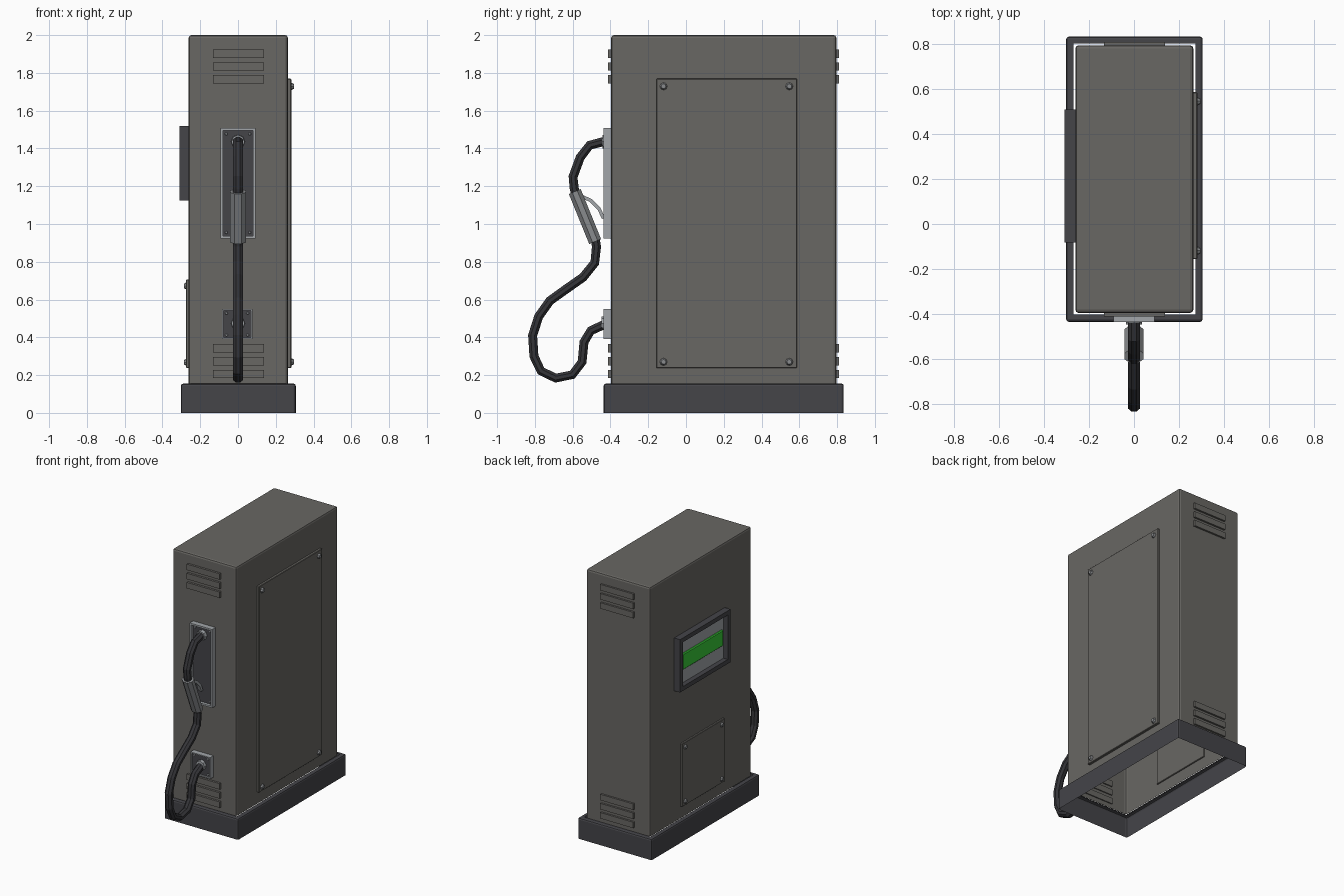
import bpy, bmesh, math
from mathutils import Vector

if "Cube" in bpy.data.objects:
    bpy.data.objects.remove(bpy.data.objects["Cube"])


def mat(name, r, g, b):
    m = bpy.data.materials.new(name)
    m.diffuse_color = (r, g, b, 1)
    m.use_nodes = True
    m.node_tree.nodes["Principled BSDF"].inputs["Base Color"].default_value = m.diffuse_color
    return m


BODY = mat("warm grey paint", 0.140, 0.135, 0.125)
BASE = mat("dark slate", 0.058, 0.058, 0.066)
HOSE = mat("black rubber", 0.035, 0.035, 0.040)
STEEL = mat("light steel", 0.36, 0.38, 0.40)
GRIP = mat("nozzle grey", 0.25, 0.26, 0.27)
GREEN = mat("display green", 0.04, 0.60, 0.04)


def finish(name, bm, *mats):
    me = bpy.data.meshes.new(name)
    bm.to_mesh(me)
    bm.free()
    for m in mats:
        me.materials.append(m)
    ob = bpy.data.objects.new(name, me)
    bpy.context.collection.objects.link(ob)
    return ob


def box_bm(lo, hi):
    bm = bmesh.new()
    bmesh.ops.create_cube(bm, size=1)
    for v in bm.verts:
        v.co = Vector([(lo[i] + hi[i]) / 2 + v.co[i] * (hi[i] - lo[i]) for i in range(3)])
    bm.normal_update()
    return bm


def face_towards(bm, d):
    return max(bm.faces, key=lambda f: (round(f.normal.dot(d), 3), f.calc_area()))


def box(name, lo, hi, m, bevel=0):
    bm = box_bm(lo, hi)
    if bevel:
        bmesh.ops.bevel(bm, geom=bm.edges[:], offset=bevel, segments=1, affect='EDGES')
    return finish(name, bm, m)


def shell(name, lo, hi, m, bevel, hole=0):
    """Sheet metal cover, open below, optionally open on top inside a rim."""
    bm = box_bm(lo, hi)
    bmesh.ops.delete(bm, geom=[face_towards(bm, Vector((0, 0, -1)))], context='FACES')
    edges = [e for e in bm.edges if not e.is_boundary]
    bmesh.ops.bevel(bm, geom=edges, offset=bevel, segments=2, profile=0.5, affect='EDGES')
    if hole:
        bm.normal_update()
        top = face_towards(bm, Vector((0, 0, 1)))
        bmesh.ops.inset_region(bm, faces=[top], thickness=hole - bevel)
        bmesh.ops.delete(bm, geom=[top], context='FACES')
    return finish(name, bm, m)


def recessed(name, lo, hi, d, rim, depth, m_rim, m_in):
    """Plate with a raised rim and a sunken, differently coloured field."""
    bm = box_bm(lo, hi)
    d = Vector(d)
    f = face_towards(bm, d)
    bmesh.ops.inset_region(bm, faces=[f], thickness=rim)
    r = bmesh.ops.extrude_face_region(bm, geom=[f])
    new = [g for g in r['geom'] if isinstance(g, bmesh.types.BMFace)]
    bmesh.ops.translate(bm, vec=-d * depth, verts=list({v for g in new for v in g.verts}))
    if f.is_valid:
        bmesh.ops.delete(bm, geom=[f], context='FACES_ONLY')
    for g in new:
        g.material_index = 1
    bmesh.ops.recalc_face_normals(bm, faces=bm.faces[:])
    return finish(name, bm, m_rim, m_in)


def stud(name, pos, d, r, h, m, sides=8, top=0.6):
    """Tapered screw head or collar standing on pos along d."""
    bm = bmesh.new()
    bmesh.ops.create_cone(bm, cap_ends=True, segments=sides, radius1=r, radius2=r * top, depth=h)
    bmesh.ops.translate(bm, vec=(0, 0, h / 2), verts=bm.verts)
    ob = finish(name, bm, m)
    ob.rotation_euler = Vector(d).to_track_quat('Z', 'Y').to_euler()
    ob.location = pos
    return ob


def sweep(name, pts, rx, rn, m, sides=8):
    """Faceted tube following (y, z) points in the x = 0 plane."""
    bm = bmesh.new()
    p = [Vector(q) for q in pts]
    k = 1 / math.cos(math.pi / sides)
    rings = []
    for i, q in enumerate(p):
        t = (p[min(i + 1, len(p) - 1)] - p[max(i - 1, 0)]).normalized()
        n = Vector((-t.y, t.x))
        ring = []
        for j in range(sides):
            a = 2 * math.pi * (j + 0.5) / sides
            o = q + n * (rn * k * math.sin(a))
            ring.append(bm.verts.new((rx * k * math.cos(a), o.x, o.y)))
        rings.append(ring)
    for a, b in zip(rings, rings[1:]):
        for j in range(sides):
            bm.faces.new((a[j], a[(j + 1) % sides], b[(j + 1) % sides], b[j]))
    bm.faces.new(rings[0])
    bm.faces.new(rings[-1])
    bmesh.ops.recalc_face_normals(bm, faces=bm.faces[:])
    return finish(name, bm, m)


# Cabinet and plinth
XL, XR, YF, YB = -0.261, 0.264, -0.396, 0.796
shell("cabinet", (XL, YF, 0.15), (XR, YB, 2.0), BODY, 0.014)
shell("plinth", (-0.302, -0.436, 0), (0.306, 0.835, 0.155), BASE, 0.012, hole=0.04)

# Vent slats, top and bottom, front and back
for side, y0, y1 in (("front", YF - 0.016, YF + 0.008), ("back", YB - 0.008, YB + 0.014)):
    for lvl, z in (("upper", 1.902), ("lower", 0.342)):
        for i in range(3):
            c = z - 0.068 * i
            box(f"{side}_{lvl}_vent_{i}", (-0.133, y0, c - 0.022), (0.138, y1, c + 0.022), BODY)

# Access panels with screws
box("right_panel", (XR - 0.008, -0.156, 0.237), (XR + 0.018, 0.587, 1.769), BODY, 0.003)
box("left_panel", (XL - 0.014, -0.062, 0.237), (XL + 0.008, 0.438, 0.706), BODY, 0.003)
for y in (-0.119, 0.547):
    for z in (0.27, 1.729):
        stud("right_panel_screw", (XR + 0.016, y, z), (1, 0, 0), 0.021, 0.016, GRIP)
for y in (-0.027, 0.403):
    for z in (0.268, 0.672):
        stud("left_panel_screw", (XL - 0.012, y, z), (-1, 0, 0), 0.019, 0.014, GRIP)

# Display on the left side
recessed("display_frame", (-0.309, -0.082, 1.125), (XL + 0.005, 0.511, 1.518),
         (-1, 0, 0), 0.045, 0.036, BASE, STEEL)
box("display_bar", (-0.288, -0.03, 1.26), (-0.27, 0.448, 1.38), GREEN, 0.006)

# Nozzle holster and hose inlet on the front
recessed("holster", (-0.092, -0.436, 0.923), (0.092, YF + 0.005, 1.507),
         (0, -1, 0), 0.018, 0.022, STEEL, BASE)
recessed("hose_inlet", (-0.086, -0.436, 0.39), (0.076, YF + 0.005, 0.55),
         (0, -1, 0), 0.012, 0.012, STEEL, BASE)
for s in (-1, 1):
    for z in (0.955, 1.477):
        stud("holster_screw", (s * 0.062, -0.413, z), (0, -1, 0), 0.008, 0.008, STEEL)
    for z in (0.412, 0.528):
        stud("inlet_screw", (-0.005 + s * 0.056, -0.423, z), (0, -1, 0), 0.008, 0.008, STEEL)
stud("holster_collar", (0, -0.412, 1.436), (0, -1, 0), 0.037, 0.03, STEEL, top=0.95)
stud("inlet_collar", (0, -0.422, 0.474), (0, -1, 0), 0.037, 0.025, STEEL, top=0.95)

# Spout, nozzle grip, trigger and hose
sweep("spout", [(-0.415, 1.442), (-0.51, 1.417), (-0.56, 1.353), (-0.598, 1.25),
                (-0.592, 1.19), (-0.585, 1.16)], 0.027, 0.024, HOSE)
sweep("nozzle_grip", [(-0.589, 1.172), (-0.481, 0.907)], 0.042, 0.034, GRIP)
sweep("trigger", [(-0.56, 1.15), (-0.505, 1.125), (-0.46, 1.08), (-0.437, 1.03)],
      0.014, 0.009, STEEL, 4)
sweep("hose", [(-0.481, 0.92), (-0.474, 0.88), (-0.483, 0.795), (-0.545, 0.718), (-0.635, 0.655),
               (-0.72, 0.594), (-0.78, 0.51), (-0.812, 0.41), (-0.805, 0.3),
               (-0.768, 0.222), (-0.69, 0.184), (-0.602, 0.202), (-0.55, 0.27),
               (-0.54, 0.375), (-0.504, 0.435), (-0.42, 0.474)], 0.027, 0.024, HOSE)
